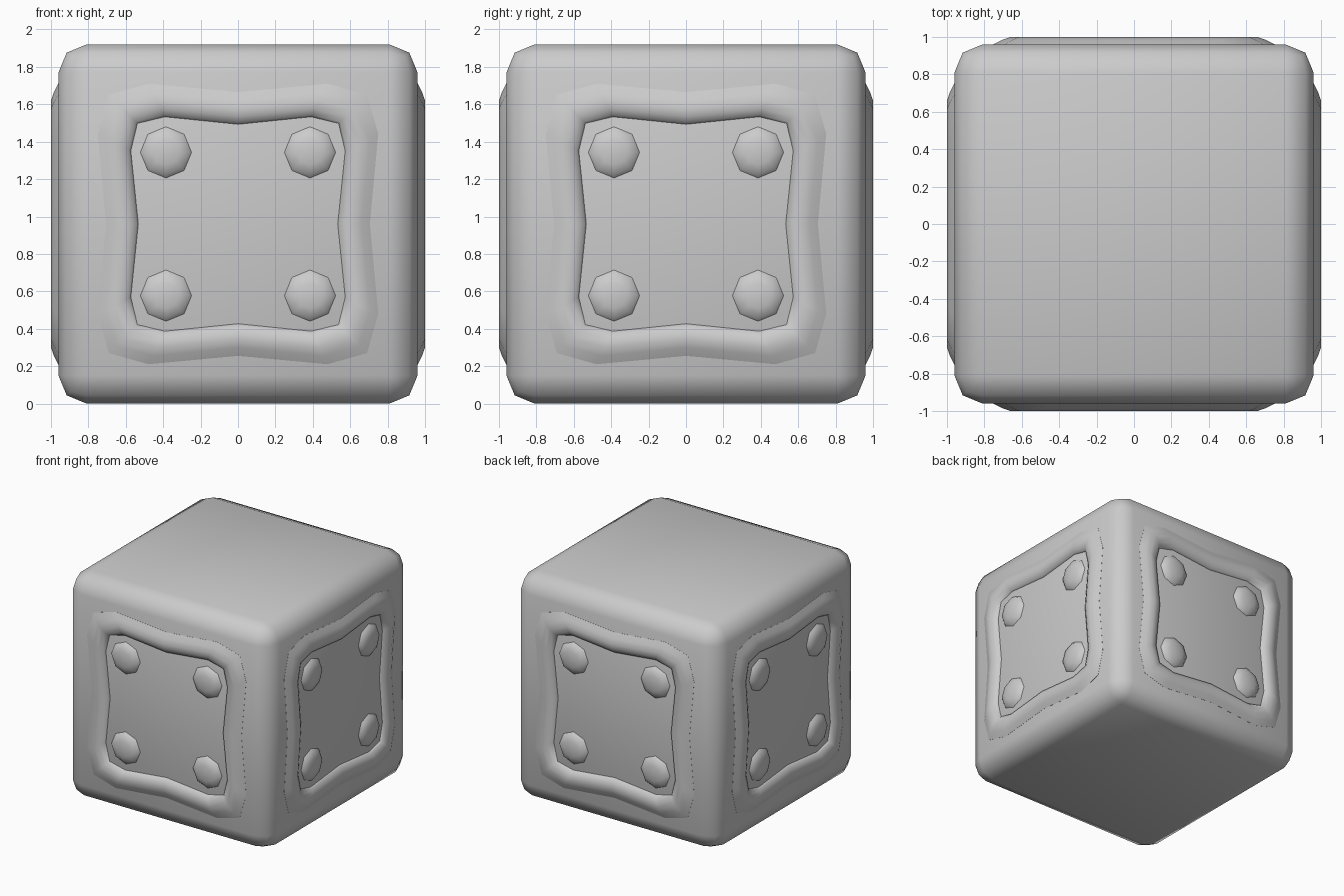
import bpy
import bmesh
from math import pi, radians
from mathutils import Matrix

cube = bpy.data.objects.get("Cube")
if cube:
    bpy.data.objects.remove(cube, do_unlink=True)

HALF = 0.96  # half the body width, also its centre height

grey = bpy.data.materials.new("plain grey")
grey.use_nodes = True
grey.diffuse_color = (0.6, 0.6, 0.6, 1)
grey.node_tree.nodes["Principled BSDF"].inputs["Base Color"].default_value = (0.6, 0.6, 0.6, 1)


def finish(bm, name, angle):
    """Turn a bmesh into a smooth shaded object with sharp edges kept."""
    bmesh.ops.recalc_face_normals(bm, faces=bm.faces[:])
    mesh = bpy.data.meshes.new(name)
    bm.to_mesh(mesh)
    bm.free()
    mesh.materials.append(grey)
    mesh.shade_smooth()
    mesh.set_sharp_from_angle(angle=radians(angle))
    obj = bpy.data.objects.new(name, mesh)
    bpy.context.collection.objects.link(obj)
    return obj


def outline(mid, a, b, c):
    """Pinched square loop: one quarter turned around four times."""
    points = []
    u_v = [(mid, 0), (a, b), (c, c), (b, a)]
    for _ in range(4):
        points += u_v
        u_v = [(-v, u) for u, v in u_v]
    return points


# Body: cube with rounded edges
bm = bmesh.new()
bmesh.ops.create_cube(bm, size=2 * HALF)
bmesh.ops.bevel(bm, geom=bm.edges[:], offset=0.15, segments=2,
                profile=0.5, affect='EDGES')
bmesh.ops.translate(bm, verts=bm.verts[:], vec=(0, 0, HALF))
body = finish(bm, "body", 60)

# Crease the upright corners and the lower edges on the left and back
mesh = body.data
for edge in mesh.edges:
    p, q = (mesh.vertices[i].co for i in edge.vertices)
    middle, along = (p + q) / 2, q - p
    if along.length < 1:
        continue
    ridge = sum(abs(abs(t) - 0.916) < 0.01
                for t in (middle.x, middle.y, middle.z - HALF)) == 2
    low = middle.z < 0.1 and (middle.x > 0.5 or middle.y > 0.5)
    if ridge and (abs(along.z) > 1 or low):
        edge.use_edge_sharp = True

# Raised frames and studs, one set on each upright side
INNER = outline(0.53, 0.57, 0.39, 0.535)
OUTER = outline(0.705, 0.75, 0.48, 0.69)
# cross-section: share of the way from outer to inner loop, depth
SECTION = [(0, 0.92), (0, 0.961), (0.25, 0.984), (0.5, 1.0),
           (0.75, 0.993), (0.93, 0.975), (1, 0.955), (1, 0.92)]

for turn, side in enumerate(("front", "left", "back", "right")):
    spin = Matrix.Rotation(turn * pi / 2, 4, 'Z')

    bm = bmesh.new()
    loops = []
    for t, depth in SECTION:
        loops.append([bm.verts.new((ou + (iu - ou) * t, -depth, HALF + ov + (iv - ov) * t))
                      for (ou, ov), (iu, iv) in zip(OUTER, INNER)])
    for k, loop in enumerate(loops):
        following = loops[(k + 1) % len(loops)]
        for i in range(len(loop)):
            j = (i + 1) % len(loop)
            bm.faces.new((loop[i], loop[j], following[j], following[i]))
    bm.transform(spin)
    finish(bm, side + "_frame", 55)

    bm = bmesh.new()
    for x in (-0.385, 0.385):
        for z in (-0.383, 0.383):
            place = (Matrix.Translation((x, -HALF, HALF + z))
                     @ Matrix.Diagonal((1, 0.3, 1, 1))
                     @ Matrix.Rotation(pi / 2, 4, 'X'))
            bmesh.ops.create_uvsphere(bm, u_segments=8, v_segments=6,
                                      radius=0.137, matrix=place)
    bm.transform(spin)
    finish(bm, side + "_studs", 60)
